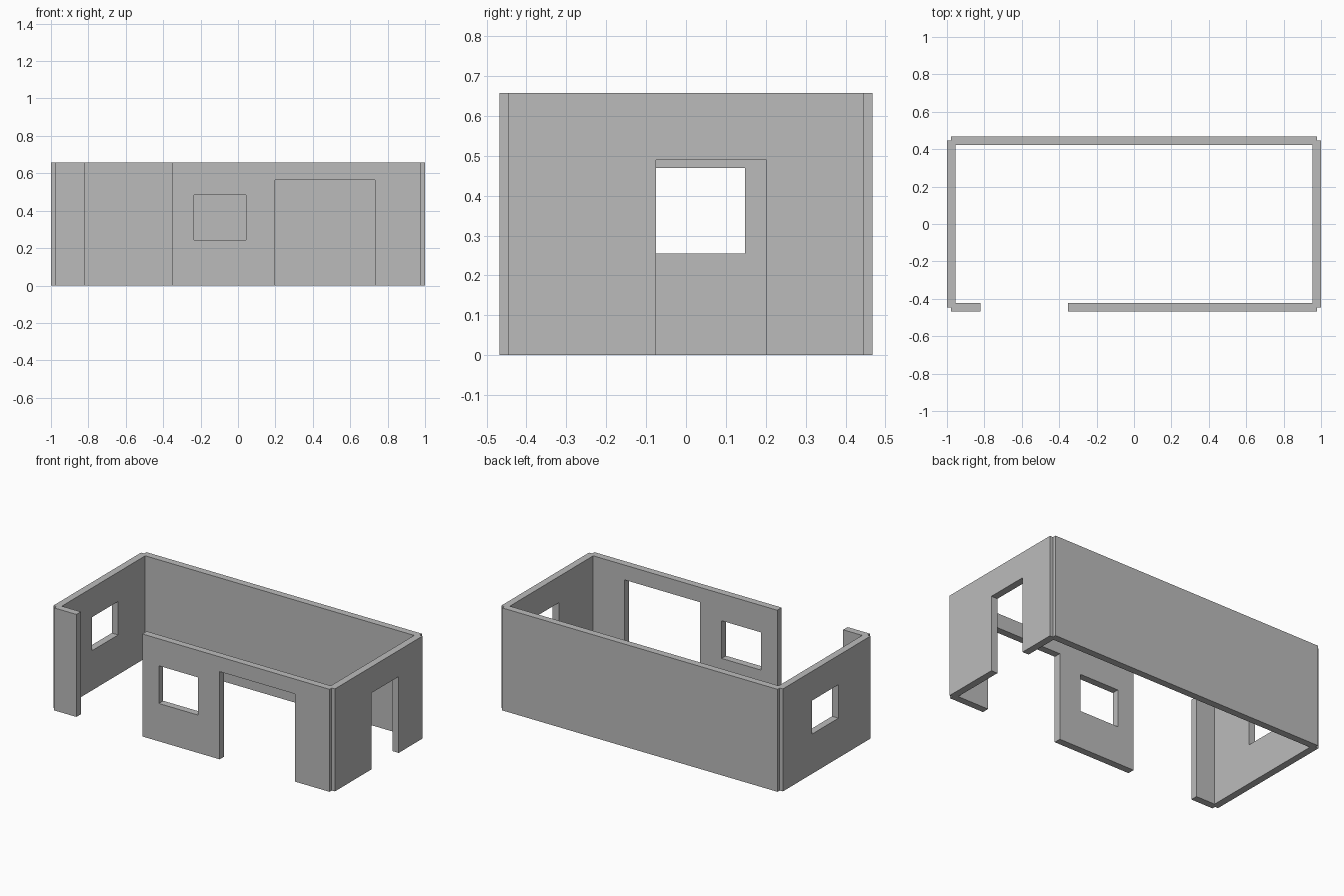
import bpy
import bmesh

if "Cube" in bpy.data.objects:
    bpy.data.objects.remove(bpy.data.objects["Cube"])

H = 0.658            # wall height
T = 0.045            # wall thickness
CX = 1.0 - T / 2     # wall centre lines
CY = 0.468 - T / 2

grey = bpy.data.materials.new("plain grey")
grey.diffuse_color = (0.5, 0.5, 0.5, 1)
grey.use_nodes = True
grey.node_tree.nodes["Principled BSDF"].inputs["Base Color"].default_value = grey.diffuse_color


def wall(name, axis, offset, start, end, openings=()):
    """Upright wall along axis; openings are (u0, u1, z0, z1)."""
    us = sorted({start, end, *[u for o in openings for u in o[:2]]})
    zs = sorted({0.0, H, *[z for o in openings for z in o[2:]]})
    bm = bmesh.new()
    grid = {}

    def vert(u, z):
        if (u, z) not in grid:
            grid[u, z] = bm.verts.new((u, offset, z) if axis == "x" else (offset, u, z))
        return grid[u, z]

    for u0, u1 in zip(us, us[1:]):
        for z0, z1 in zip(zs, zs[1:]):
            um, zm = (u0 + u1) / 2, (z0 + z1) / 2
            if any(a < um < b and c < zm < d for a, b, c, d in openings):
                continue
            bm.faces.new([vert(u0, z0), vert(u1, z0), vert(u1, z1), vert(u0, z1)])
    mesh = bpy.data.meshes.new(name)
    bm.to_mesh(mesh)
    bm.free()
    mesh.materials.append(grey)
    obj = bpy.data.objects.new(name, mesh)
    bpy.context.collection.objects.link(obj)
    # thickness, centred on the sheet
    mod = obj.modifiers.new("thickness", "SOLIDIFY")
    mod.thickness = T
    mod.offset = 0
    return obj


# long walls
wall("back_wall", "x", CY, -CX, CX)
wall("front_wall_short", "x", -CY, -CX, -0.82)
wall("front_wall_long", "x", -CY, -0.352, CX,
     [(-0.235, 0.043, 0.243, 0.485),    # window
      (0.198, 0.733, 0.0, 0.563)])      # wide doorway
# end walls
wall("left_wall", "y", -CX, -CY, CY, [(-0.118, 0.148, 0.255, 0.47)])   # window
wall("right_wall", "y", CX, -CY, CY, [(-0.075, 0.202, 0.0, 0.49)])     # doorway
